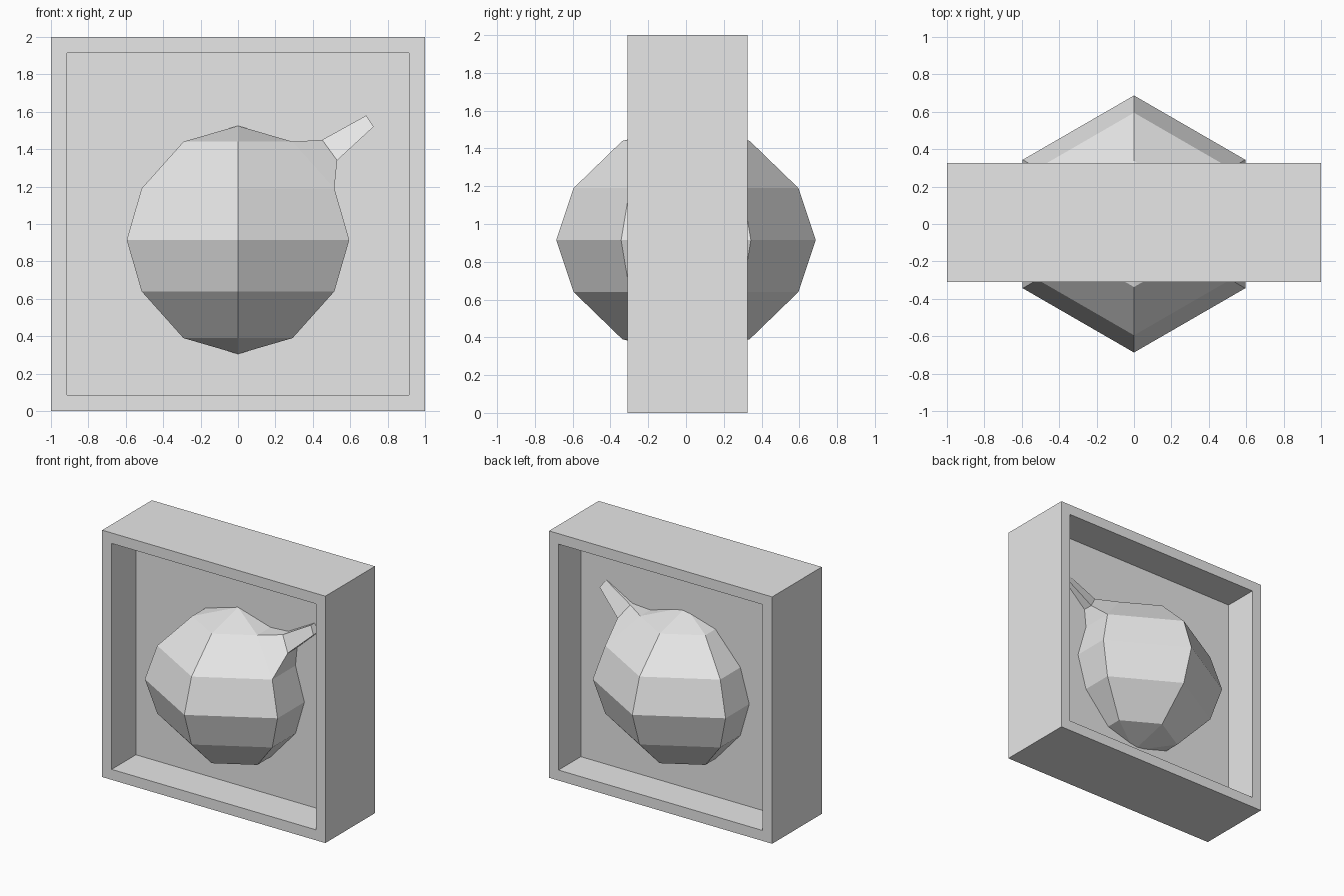
import bpy, bmesh, math
from mathutils import Vector

cube = bpy.data.objects.get("Cube")
if cube:
    bpy.data.objects.remove(cube, do_unlink=True)

# Single plain grey
grey = bpy.data.materials.new("light_grey")
grey.use_nodes = True
grey.diffuse_color = (0.8, 0.8, 0.8, 1)
grey.node_tree.nodes["Principled BSDF"].inputs["Base Color"].default_value = (0.8, 0.8, 0.8, 1)


def finish(bm, name):
    bmesh.ops.recalc_face_normals(bm, faces=bm.faces[:])
    mesh = bpy.data.meshes.new(name)
    bm.to_mesh(mesh)
    bm.free()
    mesh.materials.append(grey)
    obj = bpy.data.objects.new(name, mesh)
    bpy.context.collection.objects.link(obj)
    return obj


# Square block, recessed front and back around a thin middle panel
FRONT, BACK, RIM = -0.31, 0.325, 0.12
bm = bmesh.new()
bmesh.ops.create_cube(bm, size=2)
for v in bm.verts:
    v.co.y = FRONT if v.co.y < 0 else BACK
    v.co.z += 1
for side, panel_y in ((-1, 0.0), (1, 0.04)):
    bm.normal_update()
    face = max(bm.faces, key=lambda f: f.normal.y * side)
    bmesh.ops.inset_region(bm, faces=[face], thickness=RIM)
    edge_y = FRONT if side < 0 else BACK
    inner = bmesh.ops.extrude_face_region(bm, geom=[face])["geom"]
    bmesh.ops.translate(bm, vec=(0, panel_y - edge_y, 0),
                        verts=[g for g in inner if isinstance(g, bmesh.types.BMVert)])
    if face.is_valid:
        bmesh.ops.delete(bm, geom=[face], context='FACES_ONLY')
finish(bm, "recessed_frame")

# Six-sided ball that passes through the panel
CENTRE = 0.915
SIDES = 6
profile = [(0.337, -0.525), (0.595, -0.275), (0.687, 0), (0.595, 0.275), (0.337, 0.525)]
bm = bmesh.new()
rings = []
for radius, height in profile:
    angles = [math.pi / 2 + math.tau * i / SIDES for i in range(SIDES)]
    rings.append([bm.verts.new((radius * math.cos(a), radius * math.sin(a), CENTRE + height))
                  for a in angles])
for low, high in zip(rings, rings[1:]):
    for i in range(SIDES):
        j = (i + 1) % SIDES
        bm.faces.new((low[i], low[j], high[j], high[i]))
for ring, height in ((rings[0], -0.61), (rings[-1], 0.61)):
    pole = bm.verts.new((0, 0, CENTRE + height))
    for i in range(SIDES):
        bm.faces.new((ring[i], ring[(i + 1) % SIDES], pole))

# Tapered stem drawn out of the upper left facet in two steps
bmesh.ops.recalc_face_normals(bm, faces=bm.faces[:])
aim = Vector((0.41, 0, 1.32))
face = min(bm.faces, key=lambda f: (f.calc_center_median() - aim).length)
sections = [((0.45, 0.07, 1.45), (0.53, 0.12, 1.34)),
            ((0.685, 0.045, 1.58), (0.725, 0.07, 1.52))]
for upper, lower in sections:
    new = bmesh.ops.extrude_discrete_faces(bm, faces=[face])["faces"][0]
    middle = new.calc_center_median().z
    for v in new.verts:
        x, y, z = upper if v.co.z > middle else lower
        v.co = (x, math.copysign(y, v.co.y), z)
    face = new
finish(bm, "faceted_ball_with_stem")
